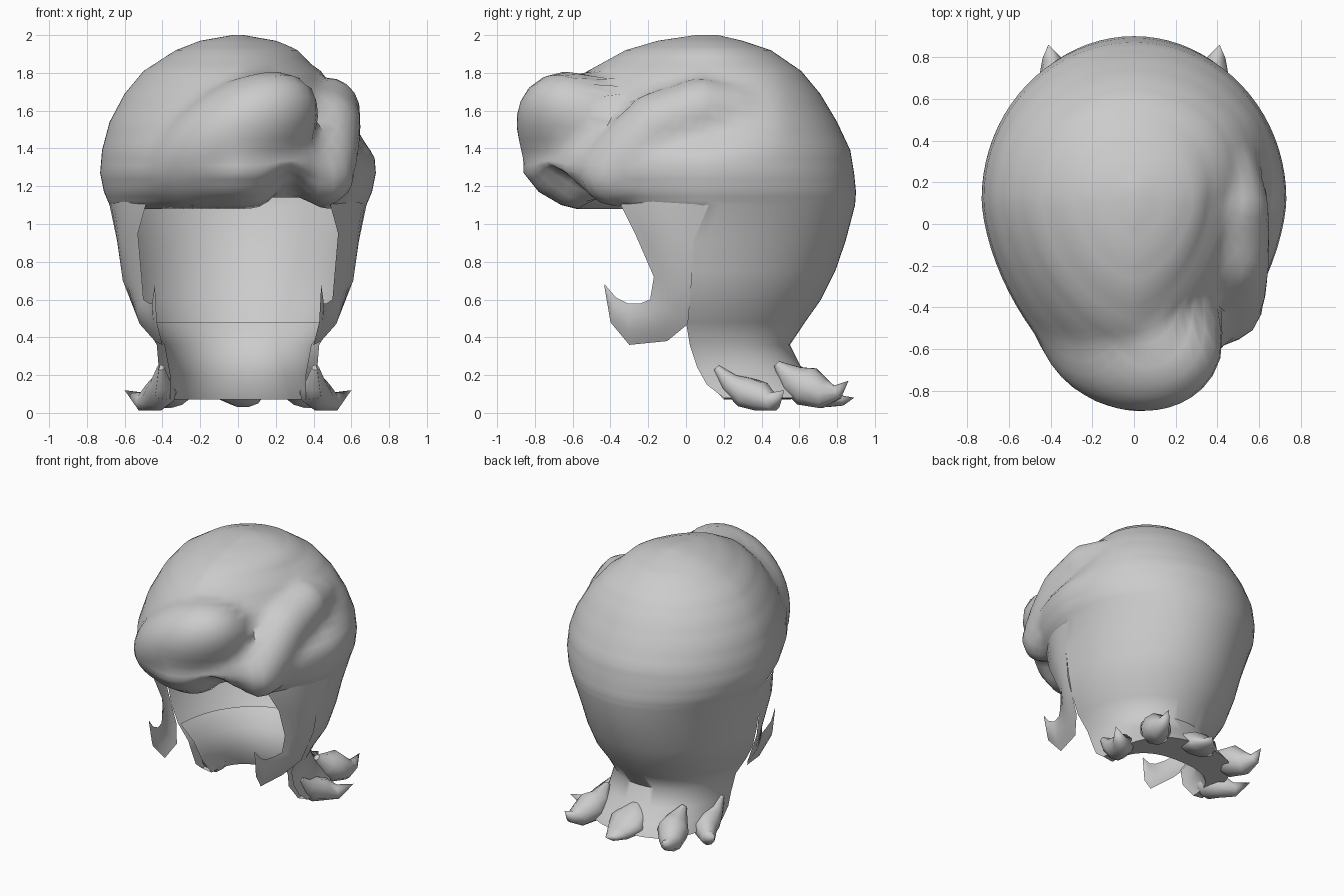
import bpy, bmesh, math
from mathutils import Vector

if "Cube" in bpy.data.objects:
    bpy.data.objects.remove(bpy.data.objects["Cube"])

GREY = bpy.data.materials.new("hair_grey")
GREY.diffuse_color = (0.6, 0.6, 0.6, 1)
GREY.use_nodes = True
GREY.node_tree.nodes["Principled BSDF"].inputs["Base Color"].default_value = GREY.diffuse_color


def finish(name, bm, smooth=60):
    """Turn a bmesh into a smooth-shaded hair object."""
    bmesh.ops.remove_doubles(bm, verts=bm.verts, dist=0.0005)
    bmesh.ops.recalc_face_normals(bm, faces=bm.faces)
    me = bpy.data.meshes.new(name)
    bm.to_mesh(me)
    bm.free()
    me.materials.append(GREY)
    ob = bpy.data.objects.new(name, me)
    bpy.context.collection.objects.link(ob)
    bpy.ops.object.select_all(action='DESELECT')
    ob.select_set(True)
    bpy.context.view_layer.objects.active = ob
    bpy.ops.object.shade_smooth_by_angle(angle=math.radians(smooth))


def grid(bm, rows, closed=False):
    """Bridge rows of points with quads."""
    vs = [[bm.verts.new(p) for p in r] for r in rows]
    n = len(vs[0])
    for a, b in zip(vs, vs[1:]):
        for i in range(n if closed else n - 1):
            j = (i + 1) % n
            bm.faces.new((a[i], a[j], b[j], b[i]))
    return vs


def arc(z, a, yc, y_end, power=1.0, n=40):
    """Half ring from the +x side to the -x side, reaching y_end in the middle."""
    pts = []
    for i in range(n + 1):
        t = math.pi * i / n
        c, s = math.cos(t), abs(math.sin(t))
        x = math.copysign(abs(c) ** power, c)
        pts.append(Vector((a * x, yc + (y_end - yc) * s ** power, z)))
    return pts


def dense(rows, k):
    """Insert k - 1 blended entries between table rows."""
    out = []
    for a, b in zip(rows, rows[1:]):
        out += [tuple(p + (q - p) * i / k for p, q in zip(a, b)) for i in range(k)]
    return out + [rows[-1]]


def tube(name, path, n=10, flat=1.0, mirror=False):
    """Tapered lock through (x, y, z, radius) points."""
    for s in ((1, -1) if mirror else (1,)):
        bm = bmesh.new()
        pts = [Vector((p[0] * s, p[1], p[2])) for p in path]
        rows = []
        for i, p in enumerate(pts):
            d = (pts[min(i + 1, len(pts) - 1)] - pts[max(i - 1, 0)]).normalized()
            u = d.cross(Vector((0, 0, 1))).normalized()
            v = d.cross(u)
            r = max(path[i][3], 0.0001)
            rows.append([p + r * (u * math.cos(2 * math.pi * k / n)
                                  + v * flat * math.sin(2 * math.pi * k / n)) for k in range(n)])
        vs = grid(bm, rows, True)
        bm.faces.new(vs[0])
        finish(name + ("" if not mirror else "_right" if s > 0 else "_left"), bm)


# Crown: (z, half width, widest y, front y, back y)
crown = [(2.0, 0.03, 0.12, 0.05, 0.17), (1.97, 0.2, 0.12, -0.15, 0.3),
         (1.92, 0.33, 0.12, -0.32, 0.45), (1.81, 0.5, 0.12, -0.52, 0.61),
         (1.69, 0.6, 0.12, -0.65, 0.71), (1.54, 0.68, 0.12, -0.77, 0.8),
         (1.39, 0.72, 0.12, -0.86, 0.87), (1.27, 0.73, 0.12, -0.86, 0.89),
         (1.17, 0.71, 0.12, -0.78, 0.9), (1.1, 0.68, 0.12, -0.66, 0.895)]
# Fringe roll under the front edge
under = [(1.08, 0.66, 0.12, -0.58), (1.14, 0.62, 0.1, -0.48)]
# Back hair down to the flared nape: (z, half width, edge y, back y, roundness)
back = [(0.91, 0.64, 0.04, 0.845, 1), (0.75, 0.61, 0.03, 0.79, 1), (0.6, 0.57, 0.02, 0.715, 1),
        (0.48, 0.5, 0.0, 0.63, 1), (0.36, 0.43, 0.02, 0.55, 0.95), (0.24, 0.42, 0.06, 0.61, 0.85),
        (0.15, 0.43, 0.11, 0.7, 0.78), (0.08, 0.44, 0.2, 0.75, 0.75)]
# Swept lock on the right side of the fringe: (x, y, z, radius)
lock = [(0.46, 0.34, 1.6, 0.1), (0.46, 0.25, 1.6, 0.14), (0.47, 0.08, 1.6, 0.175),
        (0.47, -0.15, 1.52, 0.18), (0.46, -0.3, 1.38, 0.175), (0.44, -0.39, 1.27, 0.175)]
BALLS = [(Vector(p[:3]), p[3]) for p in dense(lock, 6)]
MID = Vector((0, 0.1, 1.3))
TILT_C, TILT_S = math.cos(0.6), math.sin(0.6)


def quiff_space(p, w):
    """Map into the space where the tilted quiff above the forehead is a unit ball."""
    x, y, z = p - Vector((-0.02, -0.51, 1.43)) * w
    y += 0.3 * z
    return Vector(((x * TILT_C + z * TILT_S) / 0.5, y / 0.37, (z * TILT_C - x * TILT_S) / 0.3))


def ray_out(o, d, r):
    """Farthest distance along a ray to a ball at the origin, or 0."""
    a, b, c = d.dot(d), o.dot(d), o.dot(o) - r * r
    h = b * b - a * c
    return (-b + math.sqrt(h)) / a if h > 0 else 0


def ramp(v, lo, hi):
    return max(0.0, min(1.0, (v - lo) / (hi - lo)))


def soft_max(a, b, k=0.04):
    return max(a, b) + max(k - abs(a - b), 0) ** 2 / (4 * k)


def shape(p):
    """Swell the crown into the quiff and lock, and raise the parting between them."""
    if p.x > 0:
        p.x *= 1 - 0.15 * ramp(p.z, 1.35, 1.55) * ramp(-p.z, -1.95, -1.85) * ramp(-p.y, -0.5, -0.1)
    if p.z > 1.09:
        d = p - MID
        dist = d.length
        d.normalize()
        out = soft_max(dist, ray_out(quiff_space(MID, 1), quiff_space(d, 0), 1))
        out = soft_max(out, max(ray_out(MID - c, d, r) for c, r in BALLS), 0.02)
        p = MID + d * out
    if p.y < -0.1:
        p.z += 0.13 * ramp(-p.z, -1.35, -1.15) * math.exp(-((p.x - 0.27) / 0.1) ** 2)
    return p


bm = bmesh.new()
rows = dense(crown, 3)
front_rows = [[shape(p) for p in arc(z, a, yc, yf, 1.22)] for z, a, yc, yf, yb in rows]
front_rows += [[shape(p) if r[0] < 1.1 else p for p in arc(*r, 1.22)] for r in under]
back_rows = [[shape(p) for p in arc(z, a, yc, yb)] for z, a, yc, yf, yb in rows]
back_rows += [arc(*r) for r in back]
grid(bm, front_rows)
grid(bm, back_rows)
bm.faces.new([bm.verts.new(p) for p in front_rows[0] + back_rows[0][-2:0:-1]])
finish("crown_and_back_hair", bm)

# Inner lining of the nape
bm = bmesh.new()
grid(bm, [arc(0.48, 0.48, 0.0, 0.6), arc(0.36, 0.39, 0.03, 0.49), arc(0.2, 0.36, 0.09, 0.45, 0.9),
          arc(0.07, 0.36, 0.2, 0.5, 0.8), arc(0.08, 0.44, 0.2, 0.75, 0.75)])
finish("nape_lining", bm)

# Sideburns: front edge and back edge of a sheet that curls forward
burn = [((.48, -.36, 1.13), (.68, .12, 1.1)),
        ((.53, -.27, .95), (.64, .04, .91)), ((.51, -.17, .72), (.61, .03, .7)),
        ((.50, -.19, .60), (.52, .01, .47)), ((.47, -.24, .58), (.44, -.1, .38)),
        ((.45, -.31, .58), (.40, -.3, .36)), ((.45, -.37, .61), (.43, -.4, .48)),
        ((.44, -.43, .68), (.44, -.432, .67))]
for side, s in (("right", 1), ("left", -1)):
    bm = bmesh.new()
    rows = []
    for f, b in burn:
        f, b = Vector(f), Vector(b)
        w = (b - f).length
        row = []
        for i in range(7):
            p = f.lerp(b, i / 6)
            p.x += 0.1 * w * math.sin(math.pi * i / 6)
            p.x *= s
            row.append(p)
        rows.append(row)
    grid(bm, rows)
    finish("sideburn_" + side, bm)

# Flicked-up tips around the nape
tube("side_tip", [(.41, .16, .24, .02), (.41, .23, .16, .055), (.41, .31, .11, .085), (.44, .4, .085, .08),
                  (.51, .46, .06, .05), (.6, .52, .12, 0)], mirror=True)
tube("back_corner_tip", [(.32, .48, .26, .02), (.32, .56, .18, .08), (.34, .64, .14, .11), (.38, .73, .1, .08),
                         (.4, .8, .11, .04), (.41, .86, .17, 0)], mirror=True)
tube("back_tip", [(0, .57, .26, .02), (0, .62, .17, .12), (.01, .69, .12, .15), (.03, .77, .08, .1),
                  (.04, .83, .065, .05), (.05, .89, .08, 0)], flat=0.55)
